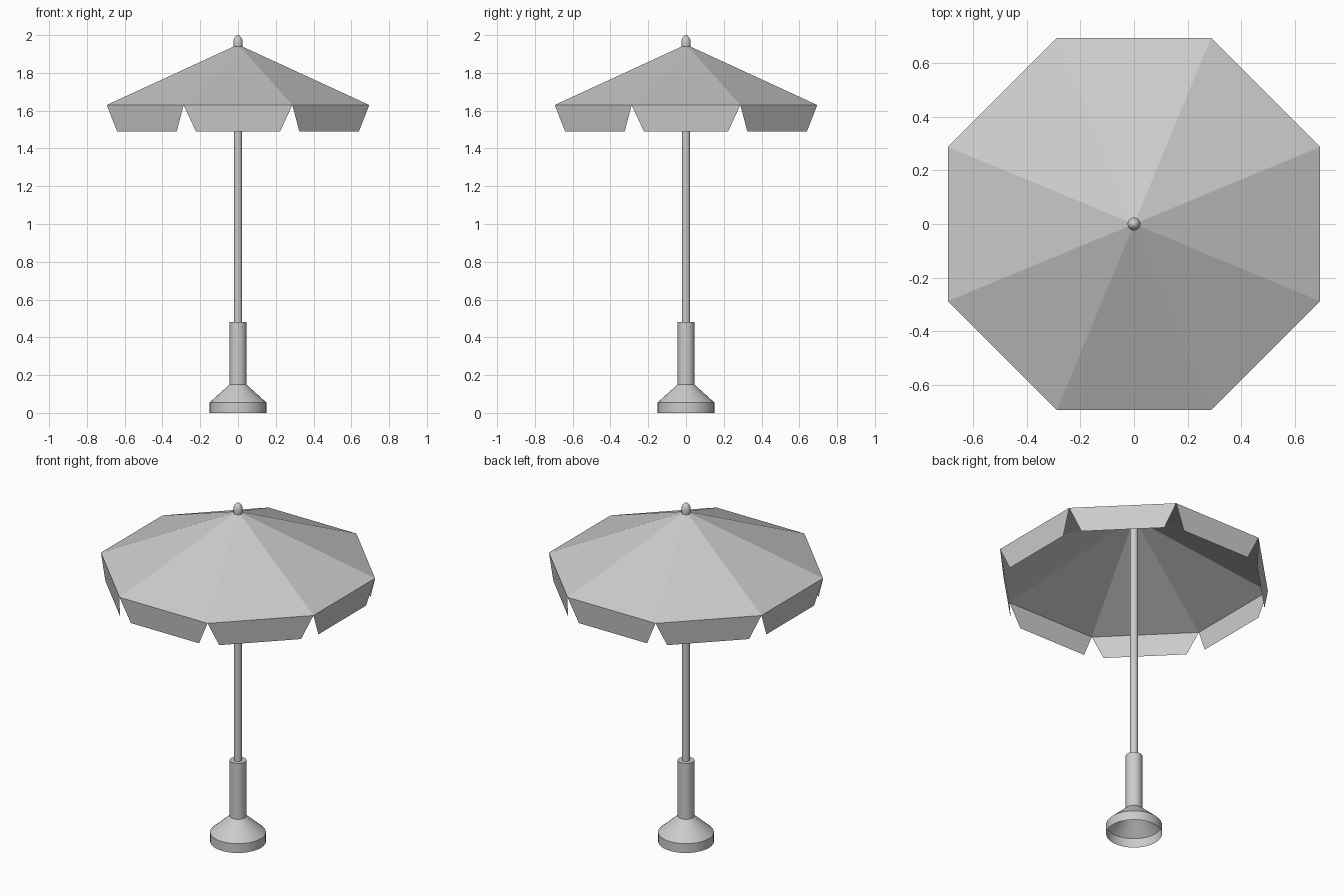
import bpy
import bmesh
from math import cos, sin, pi, radians

cube = bpy.data.objects.get("Cube")
if cube:
    bpy.data.objects.remove(cube, do_unlink=True)

# Single neutral grey
grey = bpy.data.materials.new("light_grey")
grey.use_nodes = True
colour = (0.6, 0.6, 0.6, 1)
grey.diffuse_color = colour
grey.node_tree.nodes["Principled BSDF"].inputs["Base Color"].default_value = colour


def finish(name, bm, smooth=False):
    mesh = bpy.data.meshes.new(name)
    bm.to_mesh(mesh)
    bm.free()
    mesh.materials.append(grey)
    obj = bpy.data.objects.new(name, mesh)
    bpy.context.collection.objects.link(obj)
    if smooth:
        bpy.ops.object.select_all(action="DESELECT")
        obj.select_set(True)
        bpy.context.view_layer.objects.active = obj
        bpy.ops.object.shade_smooth_by_angle(angle=radians(35))
    return obj


def lathe(name, profile, sides=32):
    """Revolve (radius, height) points, bottom to top, around z."""
    bm = bmesh.new()
    rings = []
    for r, z in profile:
        if r == 0:
            rings.append([bm.verts.new((0, 0, z))] * sides)
        else:
            rings.append([bm.verts.new((r * cos(2 * pi * i / sides),
                                        r * sin(2 * pi * i / sides), z))
                          for i in range(sides)])
    for low, high in zip(rings, rings[1:]):
        for i in range(sides):
            j = (i + 1) % sides
            corners = [low[i], low[j], high[j], high[i]]
            bm.faces.new(list(dict.fromkeys(corners)))
    return finish(name, bm, smooth=True)


# Stand: hollow foot, open underneath, rising into the sleeve
lathe("base", [(0.15, 0), (0.15, 0.055), (0.045, 0.15)])
lathe("sleeve", [(0.045, 0.15), (0.045, 0.48), (0.022, 0.48)])
lathe("pole", [(0.022, 0.15), (0.022, 1.94)], 24)
lathe("finial", [(0.022, 1.935), (0.024, 1.945), (0.024, 1.975),
                 (0.018, 1.987), (0.009, 1.997), (0, 2.0)], 24)

# Canopy: eight flat panels meeting at the top
SIDES, APOTHEM, EAVE, PEAK = 8, 0.695, 1.63, 1.95
HALF = 0.288
RADIUS = (APOTHEM ** 2 + HALF ** 2) ** 0.5
bm = bmesh.new()
peak = bm.verts.new((0, 0, PEAK))
rim = [bm.verts.new((RADIUS * cos((i + 0.5) * 2 * pi / SIDES),
                     RADIUS * sin((i + 0.5) * 2 * pi / SIDES), EAVE))
       for i in range(SIDES)]
for i in range(SIDES):
    bm.faces.new((rim[i], rim[(i + 1) % SIDES], peak))
finish("canopy", bm)

# Valance: a tapered flap hanging from every edge, leaning slightly inward
bm = bmesh.new()
for i in range(SIDES):
    a = i * 2 * pi / SIDES
    flap = [(APOTHEM, HALF, EAVE), (APOTHEM, -HALF, EAVE),
            (APOTHEM - 0.013, -0.223, 1.49), (APOTHEM - 0.013, 0.223, 1.49)]
    bm.faces.new([bm.verts.new((d * cos(a) - w * sin(a),
                                d * sin(a) + w * cos(a), z))
                  for d, w, z in reversed(flap)])
finish("valance", bm)
